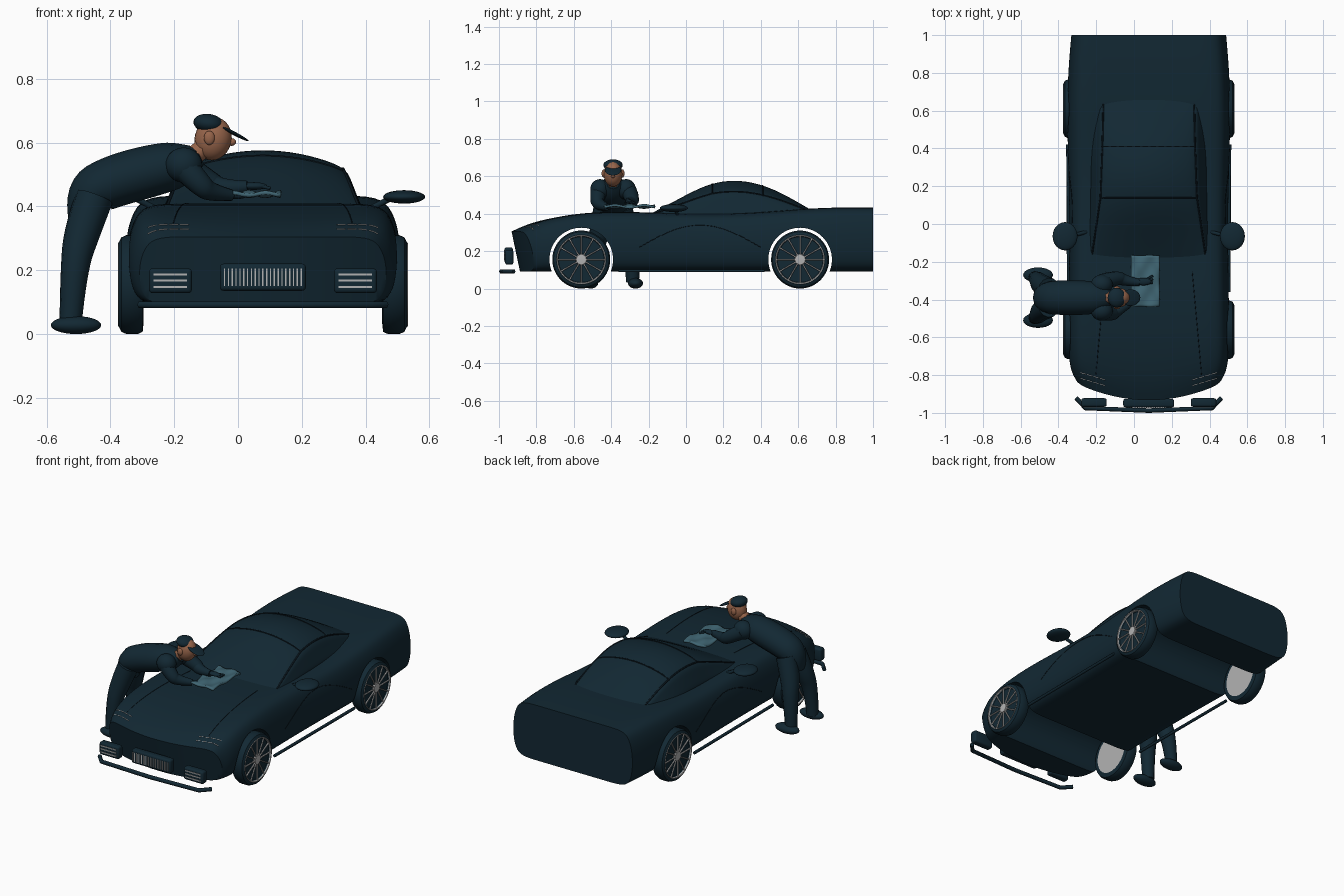
import bpy, bmesh, math
from mathutils import Matrix, Vector, Euler
from mathutils.bvhtree import BVHTree

if "Cube" in bpy.data.objects:
    bpy.data.objects.remove(bpy.data.objects["Cube"])

CX = 0.078          # car centre line
MAN_Y = -0.39       # worker centre line


def material(name, rgb):
    m = bpy.data.materials.new(name)
    m.use_nodes = True
    m.diffuse_color = (*rgb, 1)
    m.node_tree.nodes["Principled BSDF"].inputs["Base Color"].default_value = (*rgb, 1)
    return m


NAVY = material("dark_navy", (0.006, 0.021, 0.033))
TRIM = material("black_trim", (0.003, 0.008, 0.013))
SILVER = material("silver", (0.45, 0.45, 0.45))
SKIN = material("skin", (0.31, 0.13, 0.07))
CLOTH = material("teal_cloth", (0.05, 0.13, 0.17))


def add(name, data, mat):
    ob = bpy.data.objects.new(name, data)
    data.materials.append(mat)
    bpy.context.scene.collection.objects.link(ob)
    return ob


def finish(name, bm, mat, angle=35):
    bmesh.ops.recalc_face_normals(bm, faces=bm.faces)
    me = bpy.data.meshes.new(name)
    bm.to_mesh(me)
    bm.free()
    me.shade_smooth()
    me.set_sharp_from_angle(angle=math.radians(angle))
    return add(name, me, mat)


def ball(name, loc, size, mat, tilt=0):
    bm = bmesh.new()
    bmesh.ops.create_uvsphere(bm, u_segments=24, v_segments=14, radius=1)
    bm.transform(Matrix.LocRotScale(Vector(loc), Euler((0, tilt, 0)), Vector(size)))
    return finish(name, bm, mat, 80)


def box(name, loc, size, mat, bevel=0.0):
    bm = bmesh.new()
    bmesh.ops.create_cube(bm, size=1)
    bm.transform(Matrix.LocRotScale(Vector(loc), None, Vector(size)))
    if bevel:
        bmesh.ops.bevel(bm, geom=bm.edges[:], offset=bevel, segments=3, profile=0.5, affect='EDGES')
    return finish(name, bm, mat)


def tube(name, pts, radii, mat, smooth=False):
    cu = bpy.data.curves.new(name, 'CURVE')
    cu.dimensions = '3D'
    cu.bevel_depth = 1
    cu.bevel_resolution = 4 if smooth else 1
    cu.use_fill_caps = True
    sp = cu.splines.new('NURBS' if smooth else 'POLY')
    sp.points.add(len(pts) - 1)
    for i, (p, co) in enumerate(zip(sp.points, pts)):
        p.co = (*co, 1)
        p.radius = radii if isinstance(radii, float) else radii[i]
    if smooth:
        sp.use_endpoint_u = True
        sp.order_u = 3
        sp.resolution_u = 6
    return add(name, cu, mat)


def lathe(name, profile, centre, side, mat):
    # profile of (radius, outward offset) turned around the axle
    bm = bmesh.new()
    rings = []
    for r, d in profile:
        rings.append([bm.verts.new((centre[0] + side * d, centre[1] + r * math.cos(a * math.pi / 24),
                                    centre[2] + r * math.sin(a * math.pi / 24))) for a in range(48)])
    for p, q in zip(rings, rings[1:]):
        for i in range(48):
            bm.faces.new((p[i], p[i - 1], q[i - 1], q[i]))
    bmesh.ops.remove_doubles(bm, verts=bm.verts, dist=0.0002)
    return finish(name, bm, mat)


def loft(name, sections, n, mat):
    # closed loops; first n points are the bottom row, the last row caps strip by strip
    bm = bmesh.new()
    crease = bm.edges.layers.float.new("crease_edge")
    loops = [[bm.verts.new(p) for p in s] for s in sections]
    for p, q in zip(loops, loops[1:]):
        for i in range(len(p)):
            bm.faces.new((p[i - 1], p[i], q[i], q[i - 1]))
    k = (len(loops[0]) - 2 * n) // 2
    for v in (loops[0], loops[-1]):
        for i in range(len(v)):
            bm.edges.get((v[i - 1], v[i]))[crease] = 1
        top = v[n + k:2 * n + k][::-1]
        for i in range(n - 1):
            bm.faces.new((v[i], v[i + 1], top[i + 1], top[i]))
        bm.faces.new([*v[n - 1:n + k + 1]])
        bm.faces.new([*v[2 * n + k - 1:], v[0]])
    ob = finish(name, bm, mat)
    sub = ob.modifiers.new("smooth", 'SUBSURF')
    sub.levels = sub.render_levels = 2
    return ob


def bake(ob):
    bpy.context.view_layer.update()
    dg = bpy.context.evaluated_depsgraph_get()
    me = bpy.data.meshes.new_from_object(ob.evaluated_get(dg))
    ob.modifiers.clear()
    ob.data = me
    me.shade_smooth()
    me.set_sharp_from_angle(angle=math.radians(32))
    bm = bmesh.new()
    bm.from_mesh(me)
    tree = BVHTree.FromBMesh(bm)
    bm.free()
    return tree


# Car body: sections as (y, half width, top height, backward bow)
ROW = (-1, -0.66, -0.33, 0, 0.33, 0.66, 1)
SIDE = ((0.97, 0.12), (1.01, 0.38), (1.0, 0.66), (0.95, 0.88))


def body_section(y, w, zt, bow):
    half = [(0.87 * t, 0.0) for t in ROW] + list(SIDE)
    half += [(0.86 * t, 1.0) for t in ROW[::-1]] + [(-x, f) for x, f in SIDE[::-1]]
    lean = 0.045 if y < -0.9 else 0
    return [(CX + w * x, y + bow * x * x + lean * (1 - f), 0.09 + (zt - 0.09) * f) for x, f in half]


BODY = ((-0.935, 0.385, 0.305, 0.09), (-0.86, 0.405, 0.34, 0.07), (-0.76, 0.42, 0.37, 0.035),
        (-0.6, 0.426, 0.398, 0), (-0.4, 0.422, 0.412, 0), (-0.15, 0.418, 0.405, 0), (0.1, 0.418, 0.397, 0),
        (0.35, 0.425, 0.402, 0), (0.62, 0.432, 0.427, 0), (0.85, 0.422, 0.435, 0), (1.0, 0.408, 0.432, 0))
body = loft("car_body", [body_section(*s) for s in BODY], len(ROW), NAVY)
AXLES = (-0.56, 0.61)
cutters = []
for y in AXLES:
    bm = bmesh.new()
    bmesh.ops.create_cone(bm, cap_ends=True, segments=64, radius1=0.17, radius2=0.17, depth=1.4)
    bm.transform(Matrix.Translation((CX, y, 0.155)) @ Matrix.Rotation(math.pi / 2, 4, 'Y'))
    cutter = finish("arch_cutter", bm, NAVY)
    cutter.hide_render = True
    cutters.append(cutter)
    mod = body.modifiers.new("arch", 'BOOLEAN')
    mod.operation = 'DIFFERENCE'
    mod.solver = 'EXACT'
    mod.object = cutter
skin_tree = bake(body)
for c in cutters:
    bpy.data.objects.remove(c)

# Cabin: sections as (y, top height, half width of roof, half width of base)
CABIN = ((-0.19, 0.40, 0.305, 0.325), (-0.06, 0.468, 0.29, 0.325), (0.07, 0.54, 0.27, 0.32),
         (0.19, 0.579, 0.262, 0.32), (0.32, 0.58, 0.256, 0.32), (0.45, 0.542, 0.25, 0.315),
         (0.56, 0.485, 0.25, 0.3), (0.67, 0.42, 0.25, 0.28))


def cabin_section(y, zt, wt, wb):
    drop = 0.28 * (zt - 0.38)
    pts = [(wb * t, 0.37) for t in ROW]
    mids = [(wb + (wt - wb) * f, 0.37 + (zt - drop - 0.37) * f) for f in (0.35, 0.75)]
    pts += mids + [(wt * t, zt - drop * t * t) for t in ROW[::-1]] + [(-x, z) for x, z in mids[::-1]]
    return [(CX + x, y, z) for x, z in pts]


cabin = loft("cabin", [cabin_section(*s) for s in CABIN], len(ROW), NAVY)
cabin_tree = bake(cabin)


def fall(tree, x, y):
    return tree.ray_cast(Vector((x, y, 2)), Vector((0, 0, -1)))[0]


def seam(name, tree, a, b, mat, r, n=12):
    # line laid down onto a surface between two plan points
    hits = [fall(tree, a[0] + (b[0] - a[0]) * i / n, a[1] + (b[1] - a[1]) * i / n) for i in range(n + 1)]
    hits = [h for h in hits if h]
    if len(hits) > 1:
        tube(name, hits, r, mat)


for y in (0.14, 0.41):
    seam("roof_seam", cabin_tree, (CX - 0.25, y), (CX + 0.25, y), TRIM, 0.004)

for s in (-1, 1):
    X = lambda d: CX + s * d
    # Hood creases, window frames and headlight strips
    seam("hood_crease", skin_tree, (X(0.23), -0.25), (X(0.28), -0.8), TRIM, 0.002)
    seam("windscreen_pillar", cabin_tree, (X(0.3), -0.16), (X(0.255), 0.14), TRIM, 0.005)
    seam("roof_rail", cabin_tree, (X(0.255), 0.14), (X(0.245), 0.41), TRIM, 0.005)
    seam("rear_pillar", cabin_tree, (X(0.245), 0.41), (X(0.24), 0.64), TRIM, 0.005)
    for dy in (0, -0.03):
        for i in range(4):
            a, b = i / 4, (i + 0.8) / 4
            seam("headlight_strip", skin_tree, (X(0.36 - 0.135 * a), -0.787 - 0.04 * a + dy),
                 (X(0.36 - 0.135 * b), -0.787 - 0.04 * b + dy), SILVER, 0.0025, 3)
    # Door line along the flank
    hits = [skin_tree.ray_cast(Vector((X(1), -0.25 + 0.05 * i, 0.22 + 0.12 * math.sin(math.pi * i / 13))),
                               Vector((-s, 0, 0)))[0] for i in range(14)]
    tube("door_line", [h for h in hits if h], 0.002, TRIM)
    tube("side_sill", [(X(0.424), -0.36, 0.095), (X(0.428), 0.42, 0.095)], 0.009, NAVY)
    # Door mirror
    ball("mirror", (X(0.443), -0.065, 0.43), (0.066, 0.075, 0.021), NAVY)
    tube("mirror_stalk", [(X(0.32), -0.04, 0.385), (X(0.4), -0.06, 0.425)], 0.01, NAVY)
    # Wheels
    for y in AXLES:
        c = (X(0.41), y, 0.155)
        lathe("tyre", [(0.12, -0.036), (0.148, -0.033), (0.155, -0.018), (0.155, 0.018), (0.148, 0.034),
                       (0.132, 0.042), (0.122, 0.03), (0.0, 0.03)], c, s, NAVY)
        lathe("inner_disc", [(0.122, -0.037), (0.0, -0.037)], c, s, SILVER)
        lathe("rim", [(0.124, 0.036), (0.126, 0.043), (0.131, 0.045), (0.132, 0.04)], c, s, SILVER)
        lathe("hub", [(0.03, 0.03), (0.027, 0.042), (0.0, 0.044)], c, s, SILVER)
        for i in range(12):
            a = i * math.pi / 6
            tube("spoke", [(c[0] + s * 0.037, y + r * math.cos(a), c[2] + r * math.sin(a))
                           for r in (0.02, 0.127)], 0.0045, SILVER)
    # Fog lamp
    box("fog_lamp", (X(0.29), -0.945, 0.167), (0.135, 0.045, 0.078), NAVY, 0.012)
    for z in (0.148, 0.168, 0.187):
        box("fog_lamp_bar", (X(0.29), -0.968, z), (0.105, 0.006, 0.006), SILVER)

# Grille and front lip
box("grille", (CX, -0.948, 0.178), (0.27, 0.045, 0.085), NAVY, 0.012)
for i in range(21):
    box("grille_bar", (CX - 0.12 + 0.012 * i, -0.971, 0.178), (0.004, 0.006, 0.056), SILVER)
tube("front_lip", [(CX + x, y, 0.092) for x, y in ((-0.385, -0.92), (-0.335, -0.975), (0, -0.988),
                                                   (0.335, -0.975), (0.385, -0.92))], 0.012, NAVY)

# Polishing cloth
bm = bmesh.new()
bmesh.ops.create_grid(bm, x_segments=12, y_segments=20, size=0.5)
for v in bm.verts:
    v.co = (0.06 + 0.15 * v.co.x, -0.302 + 0.272 * v.co.y,
            0.445 + 0.007 * math.sin(9 * v.co.x) * math.cos(11 * v.co.y))
cloth = finish("polishing_cloth", bm, CLOTH, 80)
cloth.modifiers.new("thickness", 'SOLIDIFY').thickness = 0.012

# Worker: torso, legs and shoes
torso = tube("torso", [(-0.475, 0, 0.35), (-0.475, 0, 0.44), (-0.39, 0, 0.48), (-0.27, 0, 0.513),
                       (-0.17, 0, 0.535), (-0.12, 0, 0.56)], [0.055, 0.075, 0.082, 0.082, 0.072, 0.03], NAVY, True)
torso.location.y = MAN_Y
torso.scale.y = 1.12
for s in (-1, 1):
    Y = lambda d: MAN_Y + s * d
    tube("leg", [(-0.525, Y(0.105), 0.035), (-0.515, Y(0.1), 0.2), (-0.49, Y(0.065), 0.32),
                 (-0.45, Y(0.045), 0.43)], [0.035, 0.042, 0.058, 0.06], NAVY, True)
    ball("shoe", (-0.508, Y(0.12), 0.028), (0.079, 0.04, 0.028), NAVY)
    ball("shoulder", (-0.17, Y(0.07), 0.53), (0.058, 0.052, 0.055), NAVY)
    ball("ear", (-0.09, Y(0.051), 0.615), (0.017, 0.01, 0.022), SKIN)

# Worker: arms and hands
tube("polishing_arm", [(-0.17, -0.31, 0.525), (-0.09, -0.28, 0.475), (-0.05, -0.3, 0.455), (0.03, -0.31, 0.463)],
     [0.045, 0.038, 0.03, 0.018], NAVY, True)
ball("polishing_hand", (0.05, -0.305, 0.464), (0.042, 0.02, 0.012), NAVY)
for i in range(3):
    tube("finger", [(0.07, -0.315 + 0.012 * i, 0.464), (0.1, -0.31 + 0.018 * i, 0.457)], 0.006, NAVY)
tube("resting_arm", [(-0.17, -0.465, 0.525), (-0.12, -0.48, 0.47), (-0.09, -0.46, 0.445), (-0.02, -0.42, 0.435)],
     [0.045, 0.038, 0.03, 0.018], NAVY, True)
ball("resting_hand", (-0.005, -0.41, 0.435), (0.035, 0.02, 0.012), NAVY)

# Worker: head and cap
tube("neck", [(-0.15, MAN_Y, 0.55), (-0.1, MAN_Y, 0.59)], 0.035, SKIN)
ball("head", (-0.078, MAN_Y, 0.612), (0.058, 0.05, 0.068), SKIN, 0.25)
ball("nose", (-0.02, MAN_Y, 0.602), (0.014, 0.011, 0.012), SKIN)
ball("cap", (-0.092, MAN_Y, 0.66), (0.048, 0.052, 0.03), NAVY, 0.15)
ball("cap_brim", (-0.018, MAN_Y, 0.632), (0.058, 0.044, 0.006), NAVY, 0.48)
